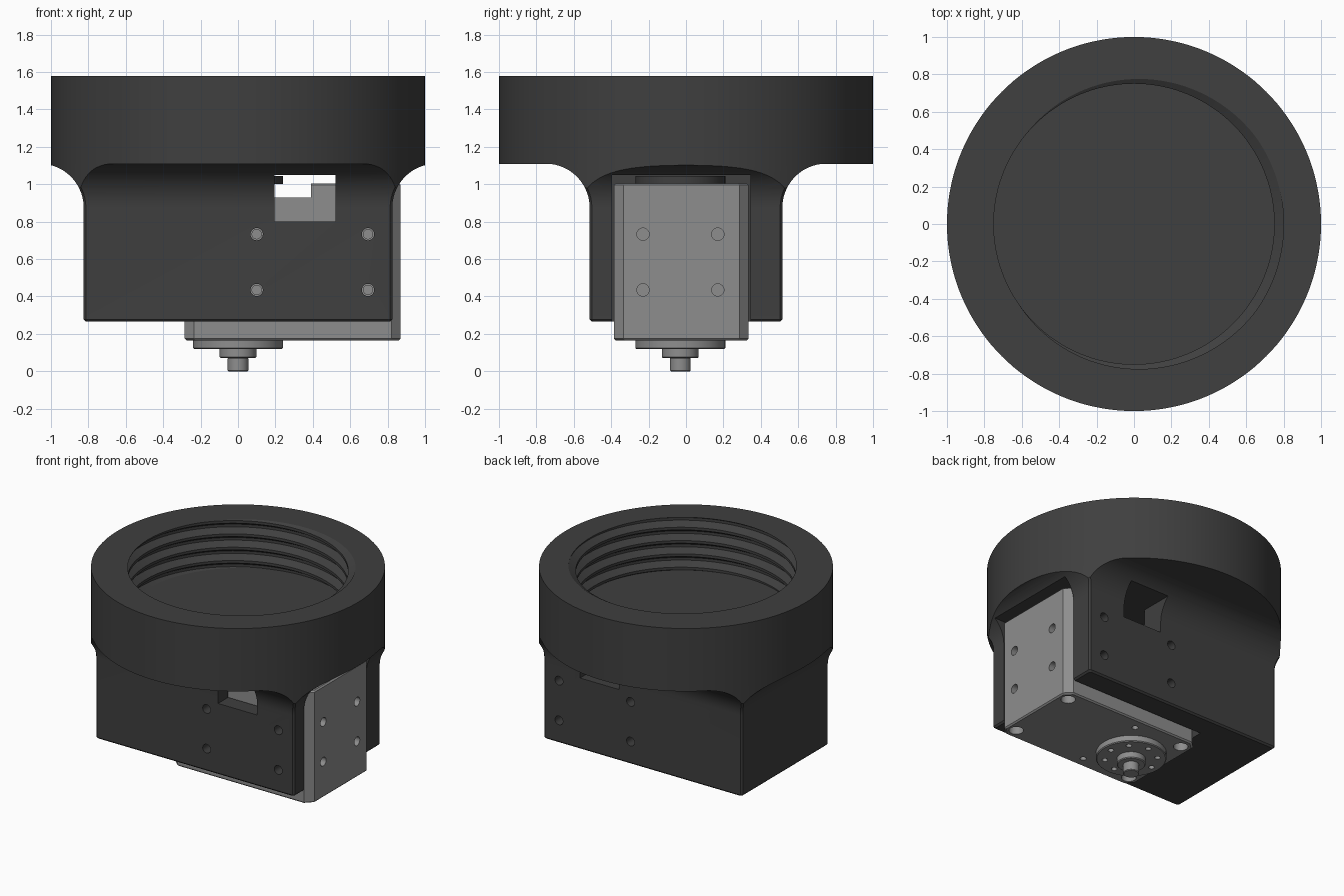
import bpy, bmesh
from math import pi, sin, cos, sqrt
from mathutils import Matrix

if "Cube" in bpy.data.objects:
    bpy.data.objects.remove(bpy.data.objects["Cube"])


def material(name, v):
    m = bpy.data.materials.new(name)
    m.diffuse_color = (v, v, v, 1)
    m.use_nodes = True
    m.node_tree.nodes["Principled BSDF"].inputs["Base Color"].default_value = m.diffuse_color
    return m


DARK, GREY = material("dark_plastic", 0.05), material("grey_metal", 0.27)


def make(name, bm, mat=None):
    bmesh.ops.recalc_face_normals(bm, faces=bm.faces[:])
    me = bpy.data.meshes.new(name)
    bm.to_mesh(me)
    bm.free()
    ob = bpy.data.objects.new(name, me)
    bpy.context.collection.objects.link(ob)
    if mat:
        me.materials.append(mat)
    return ob


def rect(cx, cy, hx, hy, c, z):
    """Rectangle with clipped corners as one row of a loft."""
    pts = [(hx, hy - c), (hx - c, hy), (c - hx, hy), (-hx, hy - c),
           (-hx, c - hy), (c - hx, -hy), (hx - c, -hy), (hx, c - hy)]
    return [(cx + x, cy + y, z) for x, y in pts]


def loft(name, rows, mat):
    bm = bmesh.new()
    vs = [[bm.verts.new(p) for p in r] for r in rows]
    n = len(rows[0])
    for a, b in zip(vs, vs[1:]):
        for i in range(n):
            bm.faces.new((a[i], a[(i + 1) % n], b[(i + 1) % n], b[i]))
    bm.faces.new(vs[0])
    bm.faces.new(vs[-1])
    return make(name, bm, mat)


def box(x0, x1, y0, y1, z0, z1):
    bm = bmesh.new()
    m = Matrix.Translation(((x0 + x1) / 2, (y0 + y1) / 2, (z0 + z1) / 2))
    bmesh.ops.create_cube(bm, size=1, matrix=m @ Matrix.Diagonal((x1 - x0, y1 - y0, z1 - z0, 1)))
    return make("cutter", bm)


def cyl(center, r, depth, axis="Z", seg=24, name="cutter", mat=None, bevel=0):
    rot = {"X": Matrix.Rotation(pi / 2, 4, "Y"), "Y": Matrix.Rotation(pi / 2, 4, "X"),
           "Z": Matrix.Identity(4)}[axis]
    bm = bmesh.new()
    bmesh.ops.create_cone(bm, cap_ends=True, segments=seg, radius1=r, radius2=r, depth=depth,
                          matrix=Matrix.Translation(center) @ rot)
    if bevel:
        rim = [e for e in bm.edges if any(len(f.verts) > 4 for f in e.link_faces)]
        bmesh.ops.bevel(bm, geom=rim, offset=bevel, segments=1, affect="EDGES")
    return make(name, bm, mat)


def boolean(ob, cutters, op="DIFFERENCE"):
    bpy.context.view_layer.objects.active = ob
    for c in cutters:
        c.hide_render = True
        m = ob.modifiers.new("cut", "BOOLEAN")
        m.object, m.operation, m.solver = c, op, "EXACT"
        bpy.ops.object.modifier_apply(modifier=m.name)
        bpy.data.objects.remove(c)


# Threaded cup: lathe whose inner wall follows a helix
TOP, FLOOR, UNDER, PITCH, N = 1.58, 1.2, 1.108, 0.1, 144
THREAD = [(0, 0.75), (0.2, 0.75), (0.5, 0.8), (0.7, 0.8), (1, 0.75)]


def thread_radius(z, t):
    p = ((z - TOP) / PITCH - t + 0.6) % 1
    for (a, ra), (b, rb) in zip(THREAD, THREAD[1:]):
        if p <= b:
            return ra + (rb - ra) * (p - a) / (b - a)


bm = bmesh.new()
cols = []
for i in range(N + 1):
    t = i / N
    prof = [(0, FLOOR)]
    for k in range(-6, 2):
        for f, r in THREAD[:-1]:
            z = TOP + PITCH * (k + f - 0.6 + t)
            zc = min(max(z, FLOOR), TOP)
            prof.append((r if z == zc else thread_radius(zc, t), zc))
    prof += [(1, TOP), (1, UNDER), (0, UNDER)]
    cols.append([bm.verts.new((r * cos(2 * pi * t), r * sin(2 * pi * t), z)) for r, z in prof])
for a, b in zip(cols, cols[1:]):
    for j in range(len(a) - 1):
        bm.faces.new((a[j], b[j], b[j + 1], a[j + 1]))
bmesh.ops.remove_doubles(bm, verts=bm.verts[:], dist=0.0002)
make("threaded_cup", bm, DARK)

# Housing: block flaring out to the cup underside, trimmed to the cup radius
HX, HY, R, Z0 = 0.825, 0.515, 0.235, 0.875
rows = [rect(0, 0, HX - 0.012, HY - 0.012, 0.012, 0.265), rect(0, 0, HX, HY, 0.012, 0.277)]
for i in range(15):
    a = pi / 2 * i / 14
    d = R * (1 - cos(a))
    rows.append(rect(0, 0, HX + d, HY + d, 0.012, Z0 + R * sin(a)))
rows.append(rect(0, 0, HX + R, HY + R, 0.012, 1.15))
housing = loft("housing", rows, DARK)
boolean(housing, [cyl((0, 0, 0.55), 1, 1.12, seg=N)], "INTERSECT")
boolean(housing, [box(-0.3, 1.3, -0.395, 0.345, 0, 1.05), box(0.195, 0.52, -1.2, 1.2, 0.8, 1.05)])
boolean(housing, [cyl((x, 0, z), 0.033, 2.4, "Y") for x in (0.1, 0.695) for z in (0.435, 0.733)])

# Motor body with clipped upright edges
CX, CY, MX, MY = 0.2925, -0.025, 0.5775, 0.36
motor = loft("motor_body", [rect(CX, CY, MX - e, MY - e, 0.05, z) for e, z in
                            ((0.01, 0.165), (0, 0.175), (0, 0.995), (0.01, 1.005))], GREY)
cuts = [box(0.12, 0.39, -0.5, 0.5, 0.93, 1.1), box(0.3, 0.47, -0.3, -0.05, 0.92, 1.1)]
for y in (0.25, -0.30):
    cuts += [cyl((x, y, 0.165), 0.05, 0.12) for x in (-0.205, 0.795)]
    cuts.append(cyl((0.2, y, 0.165), 0.022, 0.1, seg=16))
for z in (0.435, 0.733):
    cuts += [cyl((0.87, y, z), 0.033, 0.1, "X") for y in (-0.23, 0.17)]
    cuts += [cyl((x, y, z), 0.025, 0.1, "Y") for x in (0.1, 0.695) for y in (-0.385, 0.335)]
boolean(motor, cuts)

# Output horn, hub, shaft and the rear idler disc
AY = -0.03
horn = cyl((0, AY, 0.144), 0.24, 0.052, seg=64, name="output_horn", mat=GREY, bevel=0.006)
boolean(horn, [cyl((0.18 * cos(k * pi / 4), AY + 0.18 * sin(k * pi / 4), 0.12), 0.02, 0.06, seg=16)
               for k in range(8)])
cyl((0, AY, 0.097), 0.098, 0.054, seg=48, name="horn_hub", mat=GREY, bevel=0.006)
cyl((0, AY, 0.037), 0.055, 0.074, seg=32, name="horn_shaft", mat=GREY, bevel=0.005)
cyl((0, AY, 1.023), 0.24, 0.044, seg=64, name="rear_idler", mat=DARK)

bpy.ops.object.select_all(action="SELECT")
bpy.context.view_layer.objects.active = housing
bpy.ops.object.shade_smooth_by_angle(angle=pi / 7)
